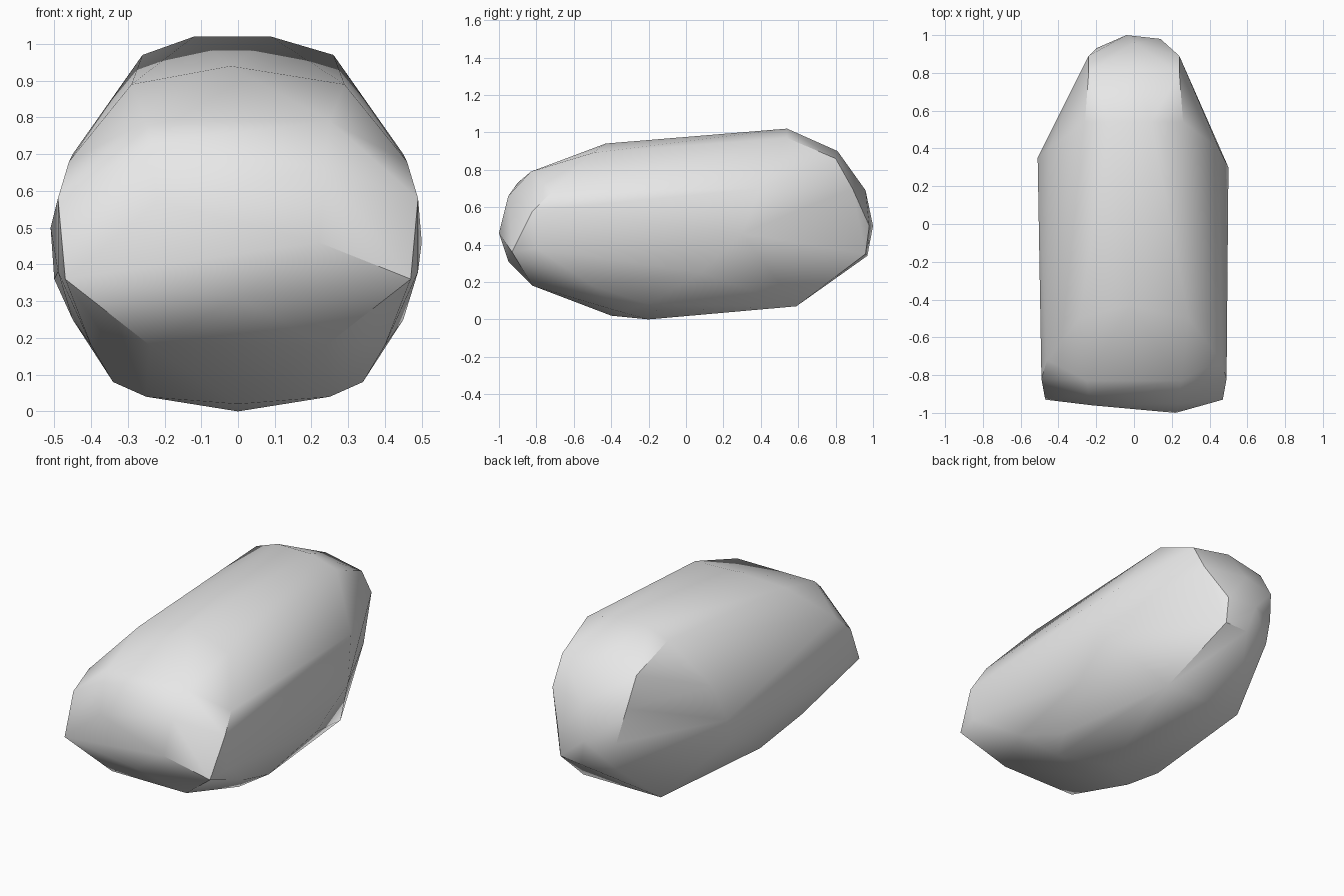
import bpy
import bmesh
import math
from mathutils import Vector

# Remove the default object
default_cube = bpy.data.objects.get("Cube")
if default_cube:
    bpy.data.objects.remove(default_cube, do_unlink=True)


def make_material(name, value):
    """Plain matte material of a single grey."""
    material = bpy.data.materials.new(name)
    colour = (value, value, value, 1)
    material.use_nodes = True
    material.diffuse_color = colour
    shader = next(n for n in material.node_tree.nodes
                  if n.type == "BSDF_PRINCIPLED")
    shader.inputs["Base Color"].default_value = colour
    shader.inputs["Roughness"].default_value = 0.9
    return material


# Corners that appear on both flanks, as (half width, depth, height)
front_corners = [
    (.47, -.93, .36), (.49, -.82, .58), (.46, -.72, .68),
    (.25, -.83, .79), (.49, -.8, .38), (.24, -.82, .18),
]
flank_corners = [
    (.29, -.5, .89), (.4, -.5, .18), (.34, -.2, .08),
    (.25, -.35, .04), (.45, .08, .25), (.45, .4, .7),
]
back_corners = [
    (.26, .54, .97), (.24, .8, .86), (.24, .89, .7),
    (.25, .59, .07),
]

# Irregular corners that differ from side to side
ridge_corners = [
    (.22, -1, .46), (-.22, -.96, .57), (.24, -.95, .66),
    (-.24, -.9, .73), (.5, .3, .46), (-.51, .35, .5),
    (-.5, .3, .36), (.14, .98, .5), (.14, .96, .35),
    (-.2, .93, .5), (-.18, .92, .35),
]

# Corners along the middle of the stone
middle_corners = [
    (0, -.2, 0), (0, -.4, .02), (0, -.95, .31),
    (-.02, -.43, .94), (-.12, .54, 1.02), (.09, .54, 1.02),
    (0, .81, .9), (0, .96, .69), (-.04, 1, .5), (0, .97, .34),
]


def mirrored(corners):
    """Yield every corner on the left and on the right flank."""
    for x, y, z in corners:
        for side in (-1, 1):
            yield Vector((side * x, y, z))


def build_boulder(name, material):
    """Wrap the chipped corners in a closed faceted skin."""
    bm = bmesh.new()
    for corner in mirrored(front_corners + flank_corners + back_corners):
        bm.verts.new(corner)
    for corner in ridge_corners + middle_corners:
        bm.verts.new(corner)

    bmesh.ops.convex_hull(bm, input=bm.verts[:], use_existing_faces=False)
    loose = [vert for vert in bm.verts if not vert.link_faces]
    bmesh.ops.delete(bm, geom=loose, context="VERTS")

    # Merge nearly coplanar triangles into broad flat facets
    bmesh.ops.dissolve_limit(bm, angle_limit=math.radians(1),
                             verts=bm.verts[:], edges=bm.edges[:])
    bmesh.ops.recalc_face_normals(bm, faces=bm.faces[:])

    mesh = bpy.data.meshes.new(name)
    bm.to_mesh(mesh)
    bm.free()
    mesh.materials.append(material)
    boulder = bpy.data.objects.new(name, mesh)
    bpy.context.collection.objects.link(boulder)
    return boulder


# Boulder, softly shaded with crisp chipped edges
stone_grey = make_material("stone_grey", .8)
boulder = build_boulder("boulder", stone_grey)
bpy.ops.object.select_all(action="DESELECT")
boulder.select_set(True)
bpy.context.view_layer.objects.active = boulder
bpy.ops.object.shade_smooth_by_angle(angle=math.radians(38))
